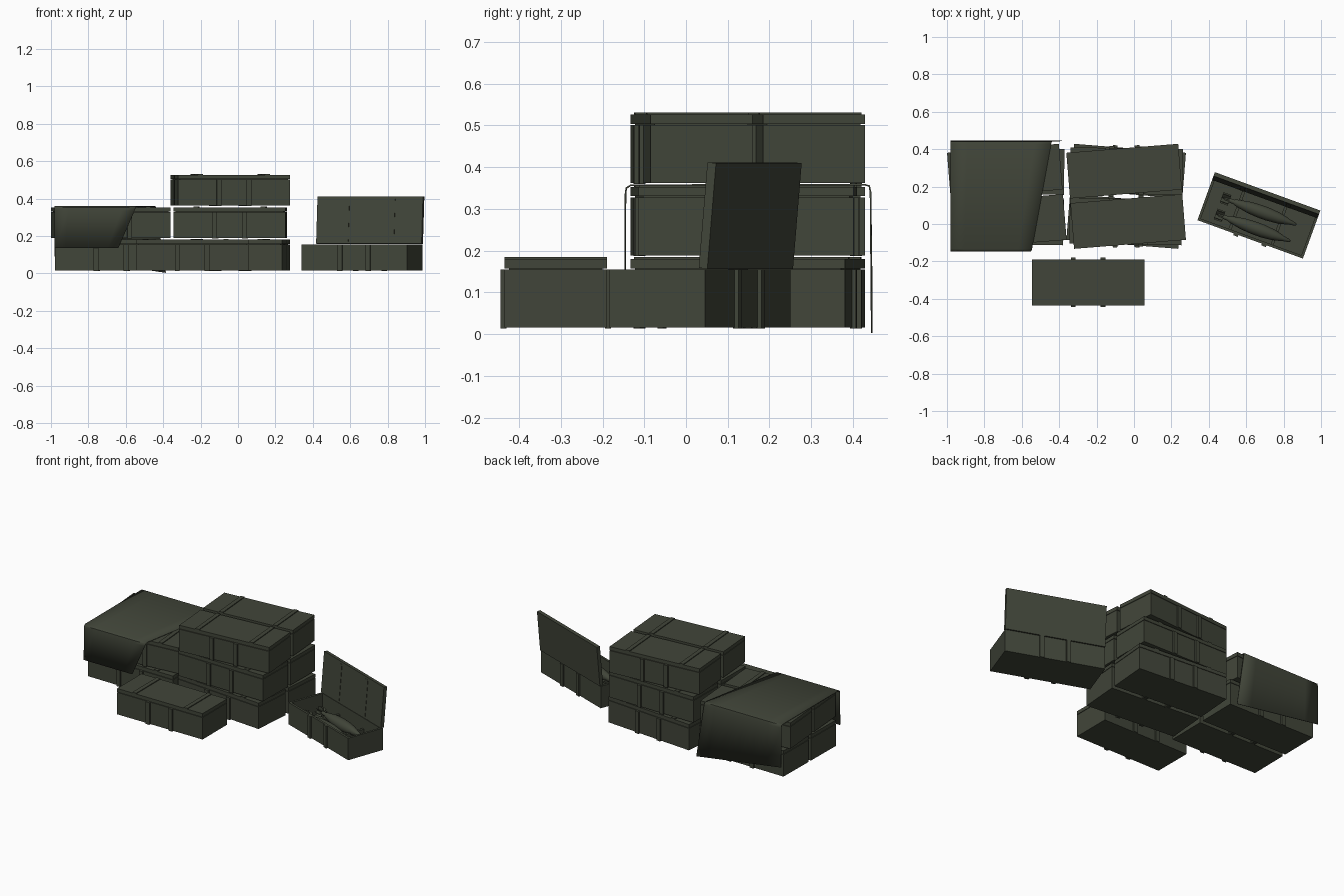
import bpy, bmesh, math
from mathutils import Matrix, Vector

if "Cube" in bpy.data.objects:
    bpy.data.objects.remove(bpy.data.objects["Cube"])

olive = bpy.data.materials.new("dark olive paint")
olive.diffuse_color = (0.053, 0.060, 0.041, 1)
olive.use_nodes = True
olive.node_tree.nodes["Principled BSDF"].inputs["Base Color"].default_value = olive.diffuse_color

L, W = 0.60, 0.245          # crate footprint
BODY, LID = 0.139, 0.022    # body and lid heights


def add_box(bm, lo, hi, mat=Matrix()):
    lo, hi = Vector(lo), Vector(hi)
    size = hi - lo
    m = mat @ Matrix.Translation((lo + hi) / 2) @ Matrix.Diagonal((*size, 1))
    bmesh.ops.create_cube(bm, size=1, matrix=m)


def finish(bm, name, place=Matrix(), smooth=False):
    bmesh.ops.recalc_face_normals(bm, faces=bm.faces[:])
    me = bpy.data.meshes.new(name)
    bm.to_mesh(me)
    bm.free()
    me.materials.append(olive)
    ob = bpy.data.objects.new(name, me)
    bpy.context.collection.objects.link(ob)
    ob.matrix_world = place
    if smooth:
        bpy.ops.object.select_all(action='DESELECT')
        ob.select_set(True)
        bpy.context.view_layer.objects.active = ob
        bpy.ops.object.shade_smooth_by_angle(angle=math.radians(40))
    return ob


def add_straps(bm):
    # upright straps on the long sides
    for x in (-0.08, 0.08):
        for s in (-1, 1):
            y0, y1 = sorted((s * (W / 2 - 0.004), s * (W / 2 + 0.010)))
            add_box(bm, (x - 0.013, y0, -0.002), (x + 0.013, y1, BODY))


def place(x, y, z, deg):
    return Matrix.Translation((x, y, z)) @ Matrix.Rotation(math.radians(deg), 4, 'Z')


def crate(name, m):
    bm = bmesh.new()
    add_box(bm, (-L/2, -W/2, 0), (L/2, W/2, BODY))
    add_straps(bm)
    finish(bm, name + "_body", m)
    bm = bmesh.new()
    z = BODY + 0.003
    add_box(bm, (-L/2, -W/2, z), (L/2, W/2, z + LID))
    add_box(bm, (-L/2 + .01, -W/2 + .01, BODY), (L/2 - .01, W/2 - .01, z))
    for x in (-0.18, 0.18):
        add_box(bm, (x - .013, -W/2, z + LID), (x + .013, W/2, z + LID + .005))
    finish(bm, name + "_lid", m)


# stacked crates: each layer is a pair turned together
Z0, PITCH = 0.016, 0.173
layers = [("right_stack", -0.042, 0, -4.6), ("right_stack", -0.042, 1, -0.8),
          ("right_stack", -0.042, 2, 4.6),
          ("left_stack", -0.675, 0, -0.8), ("left_stack", -0.68, 1, 4.6)]
for name, x, level, deg in layers:
    group = place(x, 0.148, Z0 + level * PITCH, deg)
    for side, y in (("front", -0.135), ("back", 0.135)):
        crate(f"{name}_{side}_crate_{level + 1}", group @ Matrix.Translation((0, y, 0)))

# single crate in front
crate("loose_crate", place(-0.245, -0.312, Z0, 0))

# open crate: floor, walls, cradles
m = place(0.663, 0.033, Z0, -20)
bm = bmesh.new()
T = 0.014
add_box(bm, (-L/2, -W/2, 0), (L/2, W/2, T))
for s in (-1, 1):
    y0, y1 = sorted((s * W/2, s * (W/2 - T)))
    add_box(bm, (-L/2, y0, T), (L/2, y1, BODY))
    x0, x1 = sorted((s * L/2, s * (L/2 - T)))
    add_box(bm, (x0, -W/2 + T, T), (x1, W/2 - T, BODY))
add_straps(bm)
finish(bm, "open_crate_body", m)

bm = bmesh.new()
for x in (-0.12, 0.12):
    add_box(bm, (x - .008, -W/2 + T, T), (x + .008, W/2 - T, 0.07))
finish(bm, "shell_cradles", m)

# raised lid, leaning back on its hinge edge
bm = bmesh.new()
hinge = Matrix.Translation((0, W/2 - 0.008, BODY + .003)) @ Matrix.Rotation(math.radians(-5), 4, 'X')
add_box(bm, (-L/2, -0.008, 0), (L/2, 0.014, 0.254), hinge)
for x in (-0.13, 0.13):
    add_box(bm, (x - .013, -0.010, 0.012), (x + .013, -0.008, 0.24), hinge)
finish(bm, "open_crate_lid", m)

# finned shells: lathed body plus four-plate tail
profile = [(-.20, 0), (-.20, .011), (-.145, .012), (-.135, .017), (-.06, .031),
           (0, .035), (.05, .035), (.11, .029), (.155, .019), (.165, .015),
           (.205, .008), (.212, 0)]
for i, y in enumerate((-0.058, 0.036)):
    bm = bmesh.new()
    vs = [bm.verts.new((s, 0, r)) for s, r in profile]
    es = [bm.edges.new(p) for p in zip(vs, vs[1:])]
    bmesh.ops.spin(bm, geom=vs + es, axis=(1, 0, 0), cent=(0, 0, 0),
                   angle=math.tau, steps=20)
    bmesh.ops.remove_doubles(bm, verts=bm.verts[:], dist=1e-5)
    for k in range(4):
        r = Matrix.Rotation(math.radians(45 * k), 4, 'X')
        add_box(bm, (-.215, -.030, -.0015), (-.170, .030, .0015), r)
    finish(bm, f"shell_{i + 1}", m @ Matrix.Translation((-0.005, y, 0.075)), True)

# tarpaulin over the left stack: rows of (y, left z, right z, right x)
rows = [(-.146, .135, .135, -.640), (-.145, .335, .335, -.553), (-.143, .350, .350, -.548),
        (-.132, .357, .357, -.545), (.428, .358, .358, -.443), (.439, .355, .355, -.440),
        (.442, .340, .340, -.437), (.445, .090, .003, -.385)]
bm = bmesh.new()
N = 6
grid = []
for y, zl, zr, xr in rows:
    grid.append([bm.verts.new((-.98 + (xr + .98) * t / N, y, zl + (zr - zl) * t / N))
                 for t in range(N + 1)])
for a, b in zip(grid, grid[1:]):
    for t in range(N):
        bm.faces.new((a[t], a[t + 1], b[t + 1], b[t]))
tarp = finish(bm, "tarpaulin", smooth=True)
sol = tarp.modifiers.new("thickness", 'SOLIDIFY')
sol.thickness = 0.004
sol.offset = 0
